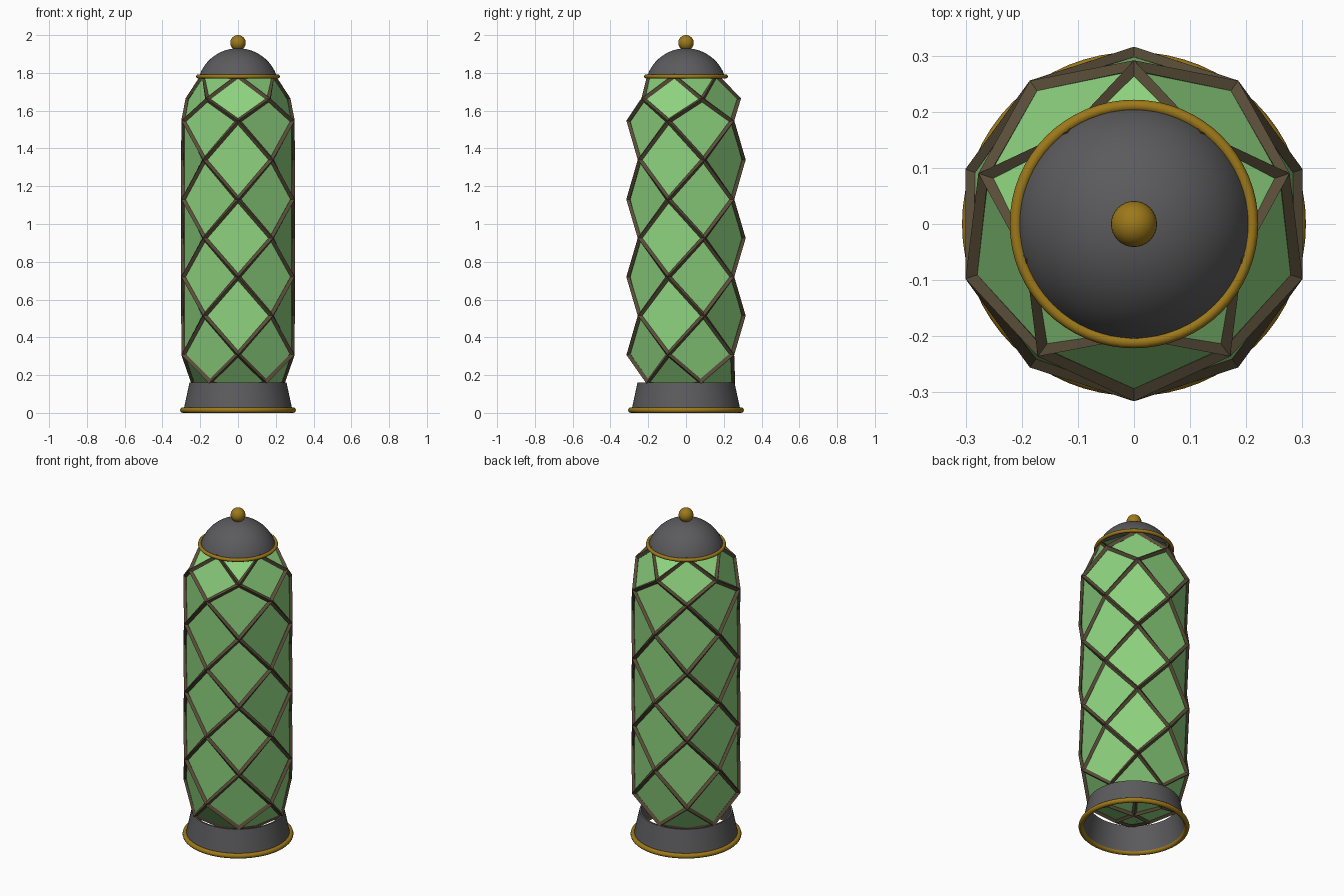
import bpy, bmesh, math

cube = bpy.data.objects.get("Cube")
if cube:
    bpy.data.objects.remove(cube)


def material(name, color):
    m = bpy.data.materials.new(name)
    m.use_nodes = True
    m.diffuse_color = (*color, 1)
    m.node_tree.nodes["Principled BSDF"].inputs["Base Color"].default_value = (*color, 1)
    return m


glass = material("green glass", (0.27, 0.65, 0.21))
bronze = material("dark bronze", (0.10, 0.075, 0.04))
steel = material("dark grey metal", (0.105, 0.105, 0.11))
brass = material("brass", (0.34, 0.19, 0.01))


def add_object(name, bm, mat):
    mesh = bpy.data.meshes.new(name)
    bm.normal_update()
    bm.to_mesh(mesh)
    bm.free()
    mesh.materials.append(mat)
    ob = bpy.data.objects.new(name, mesh)
    bpy.context.collection.objects.link(ob)
    return ob


def smooth(ob, degrees=40):
    bpy.ops.object.select_all(action="DESELECT")
    ob.select_set(True)
    bpy.context.view_layer.objects.active = ob
    bpy.ops.object.shade_smooth_by_angle(angle=math.radians(degrees))


def lathe(name, profile, mat, closed=False, sides=64):
    """Revolve (radius, height) points around z."""
    bm = bmesh.new()
    verts = [bm.verts.new((r, 0, z)) for r, z in profile]
    edges = [bm.edges.new(p) for p in zip(verts, verts[1:])]
    if closed:
        edges.append(bm.edges.new((verts[-1], verts[0])))
    bmesh.ops.spin(bm, geom=verts + edges, axis=(0, 0, 1), cent=(0, 0, 0),
                   angle=math.tau, steps=sides, use_duplicate=False)
    bmesh.ops.remove_doubles(bm, verts=bm.verts, dist=1e-4)
    bmesh.ops.recalc_face_normals(bm, faces=bm.faces)
    ob = add_object(name, bm, mat)
    smooth(ob)
    return ob


def arc(radius, cx, cz, start, end, count):
    angles = [math.radians(start + (end - start) * i / count) for i in range(count + 1)]
    return [(cx + radius * math.cos(a), cz + radius * math.sin(a)) for a in angles]


# Lattice rings of five points, each turned half a step from the one below
SIDES = 5
R = 0.303
RINGS = [(0, 0.09), (0.15, 0.115), (0.25, 0.165), (R, 0.31), (R, 0.515), (R, 0.72),
         (R, 0.925), (R, 1.13), (R, 1.34), (R, 1.545), (0.28, 1.66), (0.195, 1.785),
         (0, 1.84)]


def lattice():
    bm = bmesh.new()
    rings = []
    for k, (r, z) in enumerate(RINGS):
        if r == 0:
            rings.append([bm.verts.new((0, 0, z))] * SIDES)
            continue
        turn = -math.pi / 2 + (0 if k % 2 else math.pi / SIDES)
        angles = [turn + math.tau * i / SIDES for i in range(SIDES)]
        rings.append([bm.verts.new((r * math.cos(a), r * math.sin(a), z)) for a in angles])
    for k in range(1, len(RINGS) - 1):
        for i in range(SIDES):
            j = (i + 1) % SIDES
            mid = i if k % 2 else j
            bm.faces.new((rings[k][i], rings[k - 1][mid], rings[k][j], rings[k + 1][mid]))
    return bm


# Diamond glass panes and the bars between them
add_object("glass_panes", lattice(), glass)
bars = add_object("lattice_bars", lattice(), bronze)
wire = bars.modifiers.new("bars", "WIREFRAME")
wire.thickness = 0.026
wire.use_even_offset = True
wire.use_replace = True

# Base collar, open below, with its brass foot ring
lathe("base_collar", [(0.288, 0.015), (0.257, 0.16), (0.247, 0.16), (0.278, 0.015)],
      steel, closed=True)
lathe("foot_ring", arc(0.0145, 0.292, 0.0145, 0, 330, 11), brass, closed=True)

# Domed cap, its brass rim and the ball on top
CAP_R, CAP_Z = 0.217, 1.713
start = math.degrees(math.asin((1.783 - CAP_Z) / CAP_R))
lathe("cap_dome", arc(CAP_R, 0, CAP_Z, start, 90, 16), steel)
lathe("cap_rim", arc(0.0105, 0.211, 1.781, 0, 330, 11), brass, closed=True)
lathe("finial_ball", arc(0.041, 0, 1.959, -90, 90, 16), brass, sides=32)
